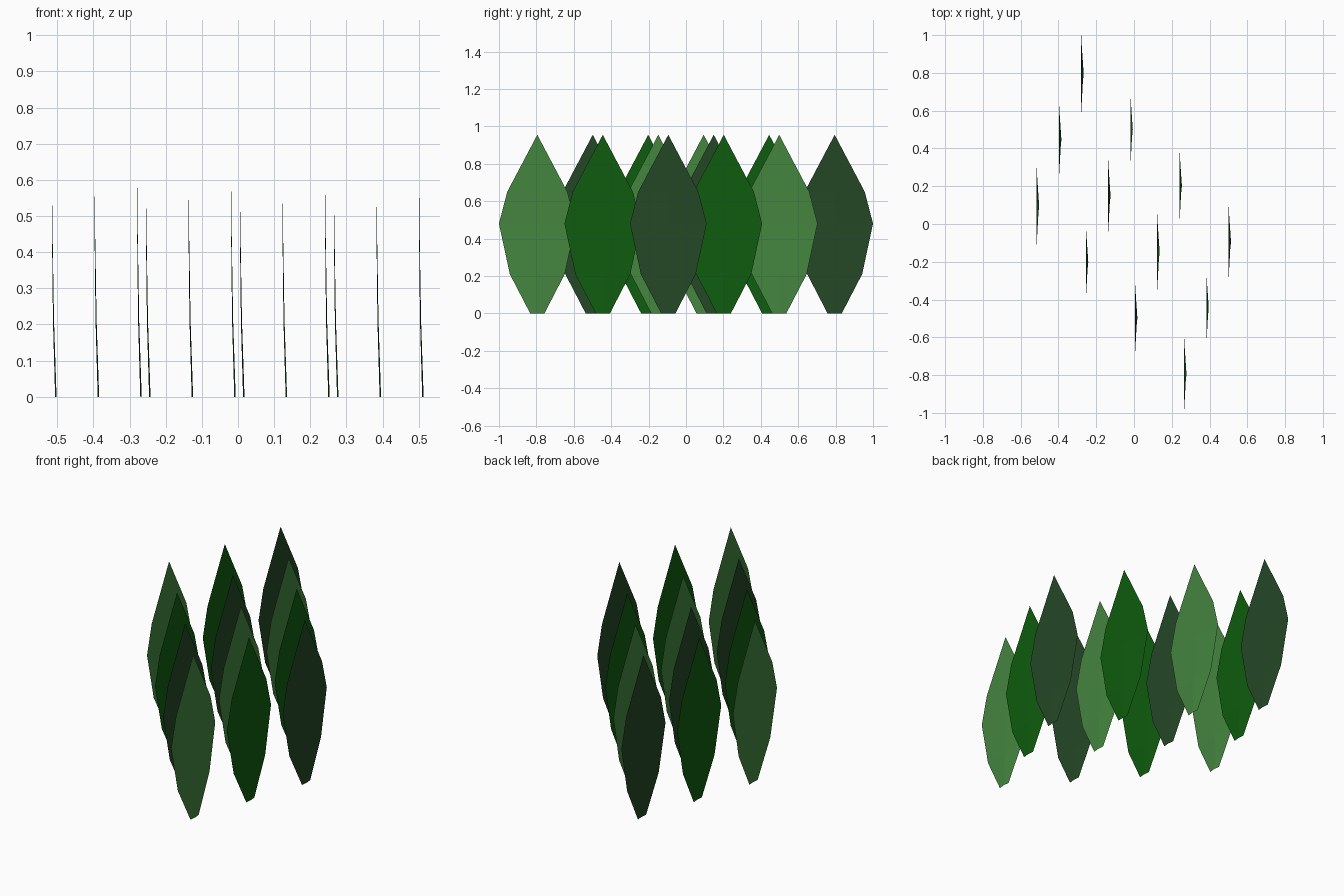
import bpy
import bmesh

if "Cube" in bpy.data.objects:
    bpy.data.objects.remove(bpy.data.objects["Cube"])

# three leaf greens (linear)
def lin(c):
    c /= 255
    return c / 12.92 if c < 0.04045 else ((c + 0.055) / 1.055) ** 2.4

def material(name, rgb):
    m = bpy.data.materials.new(name)
    m.diffuse_color = (*[lin(c) for c in rgb], 1)
    m.use_nodes = True
    m.node_tree.nodes["Principled BSDF"].inputs["Base Color"].default_value = m.diffuse_color
    return m

greens = [material("light_green", (68, 133, 63)),
          material("rich_green", (14, 92, 14)),
          material("dark_green", (36, 71, 38))]

# leaf outline: height, half width, edge bend, midrib bend
ROWS = [(0.0, 0.038, 0.009, 0.013),
        (0.21, 0.147, 0.003, 0.006),
        (0.48, 0.205, 0.0, 0.0015),
        (0.65, 0.161, 0.0, 0.0)]
TIP = 0.955

def leaf(name, x, y, mat):
    bm = bmesh.new()
    rows = [[bm.verts.new((edge, -w, z)), bm.verts.new((mid, 0, z)),
             bm.verts.new((edge, w, z))] for z, w, edge, mid in ROWS]
    for a, b in zip(rows, rows[1:]):
        for k in (0, 1):
            bm.faces.new((a[k], a[k + 1], b[k + 1], b[k]))
    # pointed tip
    tip = bm.verts.new((0, 0, TIP))
    for k in (0, 1):
        bm.faces.new((rows[-1][k], rows[-1][k + 1], tip))
    me = bpy.data.meshes.new(name)
    bm.to_mesh(me)
    bm.free()
    me.materials.append(mat)
    ob = bpy.data.objects.new(name, me)
    ob.location = (x, y, 0)
    bpy.context.collection.objects.link(ob)

# skewed grid of upright leaves, colours cycling diagonally
for j in range(4):
    for i in range(3):
        leaf(f"leaf_{j}_{i}",
             0.265 - 0.26 * j + 0.1178 * i,
             -0.795 + 0.2965 * j + 0.3502 * i,
             greens[(i - j) % 3])
